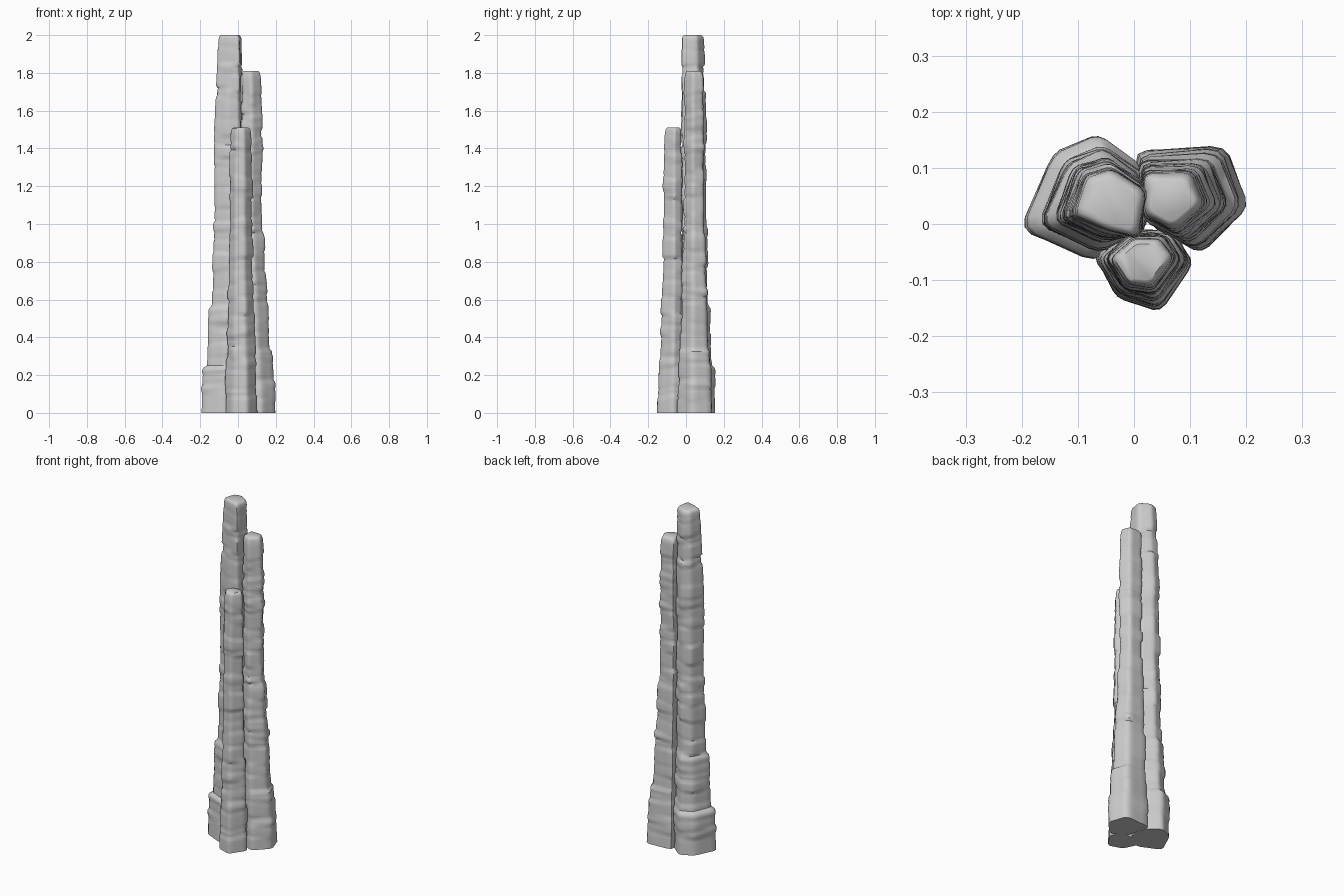
import bpy, bmesh, random, math
from mathutils import Vector

if "Cube" in bpy.data.objects:
    bpy.data.objects.remove(bpy.data.objects["Cube"])


def lerp_table(table, z):
    for (z0, v0), (z1, v1) in zip(table, table[1:]):
        if z <= z1:
            return v0 + (v1 - v0) * max(0, z - z0) / (z1 - z0)
    return table[-1][1]


def rock_column(name, base, top, height, flare, seed, per_side=6, step=0.0125):
    """Loft a faceted polygon from base to top in uneven, weathered strata."""
    rng = random.Random(seed)
    n = len(base)
    # Strata: start height and an outward offset per corner
    strata, z = [], 0.0
    while z < height + 0.2:
        strata.append((z, [rng.uniform(-0.006, 0.006) for _ in range(n)]))
        z += rng.uniform(0.035, 0.11)
    phase = rng.uniform(0, 6.28)
    top_c = sum((Vector(p) for p in top), Vector((0, 0))) / n

    def layer(z):
        i = max(k for k, s in enumerate(strata) if s[0] <= max(z, 0))
        gap = min(abs(z - s[0]) for s in strata[1:])
        return strata[i][1], 0.003 * max(0, 1 - gap / 0.012)

    def corner(k, z):
        t = lerp_table(flare, z)
        offs, groove = layer(z + 0.012 * math.sin(k * 6.28 / n + phase + z * 3))
        p = Vector(base[k]) * t + Vector(top[k]) * (1 - t)
        c = sum((Vector(base[j]) * t + Vector(top[j]) * (1 - t) for j in range(n)), Vector((0, 0))) / n
        fade = min(1, (height - z) / 0.15)
        return p + (p - c).normalized() * (offs[k] * fade - groove)

    bm = bmesh.new()
    rings = []
    rows = int((height - 0.03) / step)
    levels = [((height - 0.03) * i / rows, 1.0) for i in range(rows + 1)]
    levels += [(height - 0.015, 0.96), (height - 0.005, 0.88), (height, 0.74)]
    for z, s in levels:
        cs = [corner(k, z) for k in range(n)]
        pts = []
        for k in range(n):
            a, b, prev = cs[k], cs[(k + 1) % n], cs[k - 1]
            for j in range(per_side):
                u = j / per_side
                p = a.lerp(b, u)
                if j == 0:      # slightly worn corner
                    p = a * 0.9 + (b + prev) * 0.05
                pts.append(top_c + (p - top_c) * s)
        rings.append([bm.verts.new((p.x, p.y, z)) for p in pts])
    m = n * per_side
    for r0, r1 in zip(rings, rings[1:]):
        for i in range(m):
            j = (i + 1) % m
            bm.faces.new((r0[i], r0[j], r1[j], r1[i]))
    bm.faces.new(rings[0][::-1])
    bm.faces.new(rings[-1])
    bmesh.ops.recalc_face_normals(bm, faces=bm.faces)
    me = bpy.data.meshes.new(name)
    bm.to_mesh(me)
    bm.free()
    ob = bpy.data.objects.new(name, me)
    bpy.context.collection.objects.link(ob)
    bpy.ops.object.select_all(action='DESELECT')
    ob.select_set(True)
    bpy.context.view_layer.objects.active = ob
    bpy.ops.object.shade_smooth_by_angle(angle=math.radians(40))
    return ob


# Tall column, left
rock_column("tall_rock_column",
            [(-0.205, -0.01), (-0.145, 0.125), (-0.065, 0.16), (0.01, 0.105), (0.025, 0.0), (-0.07, -0.07)],
            [(-0.108, 0.015), (-0.085, 0.085), (-0.04, 0.097), (0.022, 0.058), (0.008, -0.025), (-0.05, -0.012)],
            2.0,
            [(0, 1), (0.235, 0.93), (0.25, 0.64), (0.55, 0.58), (0.57, 0.37), (0.8, 0.3), (1.2, 0.24),
             (1.5, 0.2), (1.62, 0.15), (1.78, 0.05), (2.0, 0)], 4)

# Middle column, right
rock_column("middle_rock_column",
            [(0.0, 0.13), (0.165, 0.142), (0.208, 0.03), (0.12, -0.05), (0.03, -0.01)],
            [(0.018, 0.09), (0.1, 0.09), (0.123, 0.035), (0.07, -0.01), (0.018, 0.015)],
            1.81,
            [(0, 1), (0.16, 0.94), (0.18, 0.82), (0.325, 0.78), (0.34, 0.6), (0.65, 0.45), (0.75, 0.3),
             (0.92, 0.26), (0.96, 0.13), (1.3, 0.05), (1.4, 0.12), (1.7, 0.06), (1.81, 0)], 9)

# Short column, front
rock_column("short_rock_column",
            [(-0.072, -0.06), (-0.03, -0.13), (0.047, -0.156), (0.107, -0.07), (0.075, -0.015), (-0.02, -0.01)],
            [(-0.042, -0.062), (-0.012, -0.108), (0.033, -0.112), (0.072, -0.06), (0.045, -0.025), (0.0, -0.025)],
            1.51,
            [(0, 1), (0.12, 0.95), (0.27, 0.85), (0.29, 0.7), (0.6, 0.4), (0.9, 0.2), (1.2, 0.22),
             (1.34, 0.12), (1.51, 0)], 21)
